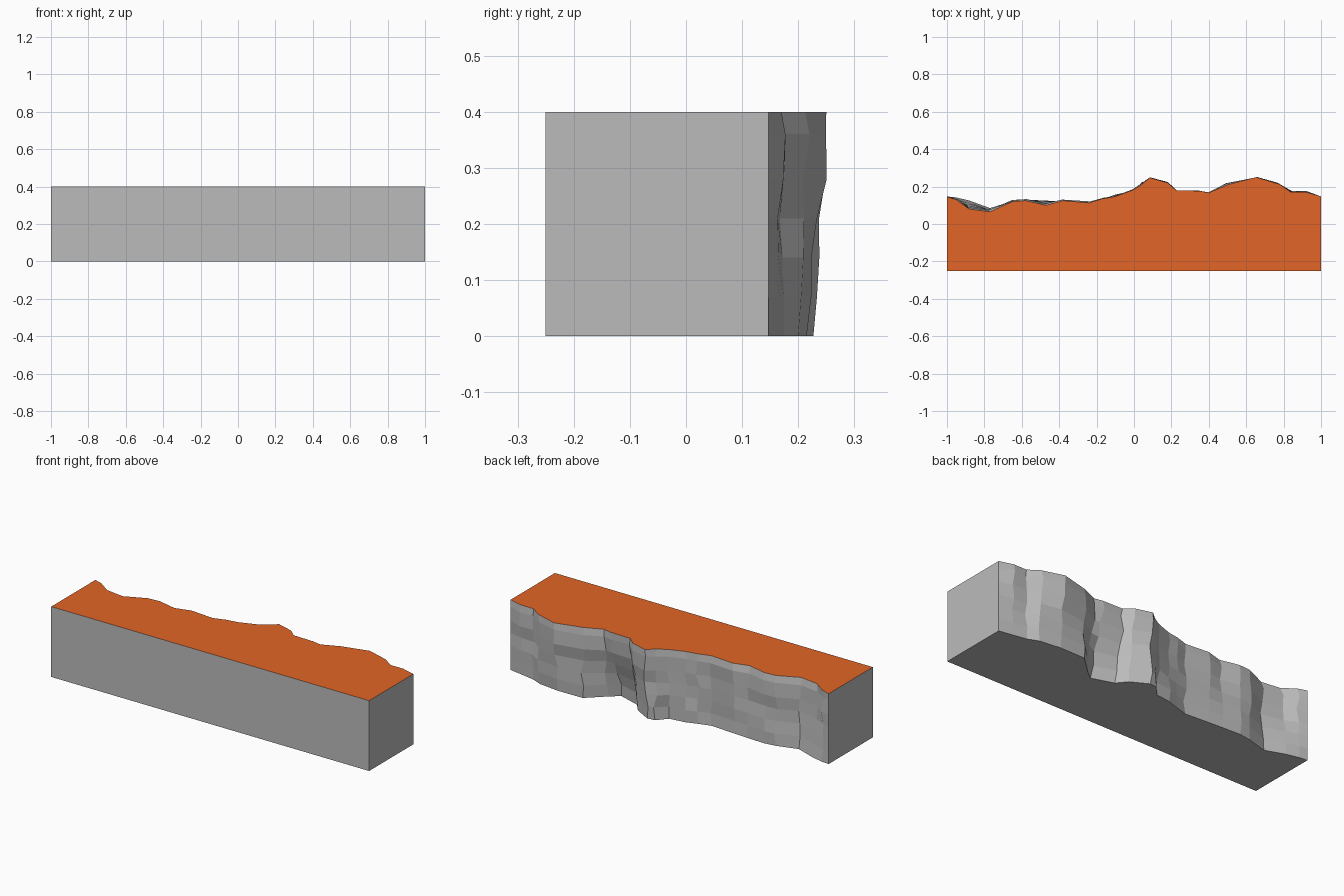
import bpy, bmesh, random

if "Cube" in bpy.data.objects:
    bpy.data.objects.remove(bpy.data.objects["Cube"])

random.seed(4)
H, FRONT = 0.4, -0.25

# Outline of the rough back: (x, y at the top edge, y at the bottom edge)
PROFILE = [
    (-1, .147, .147), (-.95, .13, .142), (-.88, .08, .125), (-.77, .065, .085),
    (-.65, .12, .12), (-.58, .125, .13), (-.47, .10, .125), (-.38, .125, .12),
    (-.24, .113, .11), (-.17, .135, .13), (-.10, .147, .153), (-.01, .18, .165),
    (.04, .21, .222), (.085, .248, .227), (.18, .22, .175), (.225, .18, .12),
    (.35, .177, .08), (.40, .167, .12), (.50, .21, .213), (.655, .25, .215),
    (.78, .212, .20), (.84, .17, .175), (.92, .17, .16), (1, .147, .147),
]
# Rows: (height, share of the top outline, bulge outwards)
ROWS = [(0, 0, 0), (.07, .12, 0), (.14, .38, 0), (.21, .6, 0),
        (.28, .8, .003), (.36, .95, .004), (H, 1, 0)]


def material(name, rgb):
    m = bpy.data.materials.new(name)
    m.diffuse_color = (*rgb, 1)
    m.use_nodes = True
    m.node_tree.nodes["Principled BSDF"].inputs["Base Color"].default_value = m.diffuse_color
    return m


bm = bmesh.new()
last = len(PROFILE) - 1
grid = []
for z, t, bulge in ROWS:
    row = []
    for i, (x, top, bottom) in enumerate(PROFILE):
        y = bottom + (top - bottom) * t
        if 0 < i < last:
            y += bulge
            if 0 < z < H:                       # chipped rock surface
                y += random.uniform(-.005, .005)
                x += random.uniform(-.012, .012)
        row.append(bm.verts.new((x, y, z)))
    grid.append(row)

# Rough back wall
for a, b in zip(grid, grid[1:]):
    for i in range(last):
        bm.faces.new((a[i], b[i], b[i + 1], a[i + 1]))

# Flat front, ends, underside and top
f = [[bm.verts.new((x, FRONT, z)) for x in (-1, 1)] for z in (0, H)]
bm.faces.new((f[0][0], f[0][1], f[1][1], f[1][0]))
for side, col in ((0, 0), (1, last)):
    bm.faces.new([f[1][side], f[0][side]] + [r[col] for r in grid])
bm.faces.new([f[0][1], f[0][0]] + grid[0])
top_face = bm.faces.new([f[1][1], f[1][0]] + grid[-1])
top_face.material_index = 1
bmesh.ops.recalc_face_normals(bm, faces=bm.faces)

mesh = bpy.data.meshes.new("cliff_ledge")
bm.to_mesh(mesh)
bm.free()
mesh.materials.append(material("rock grey", (.5, .5, .5)))
mesh.materials.append(material("ground orange", (.76, .13, .02)))
bpy.context.collection.objects.link(bpy.data.objects.new("cliff_ledge", mesh))
